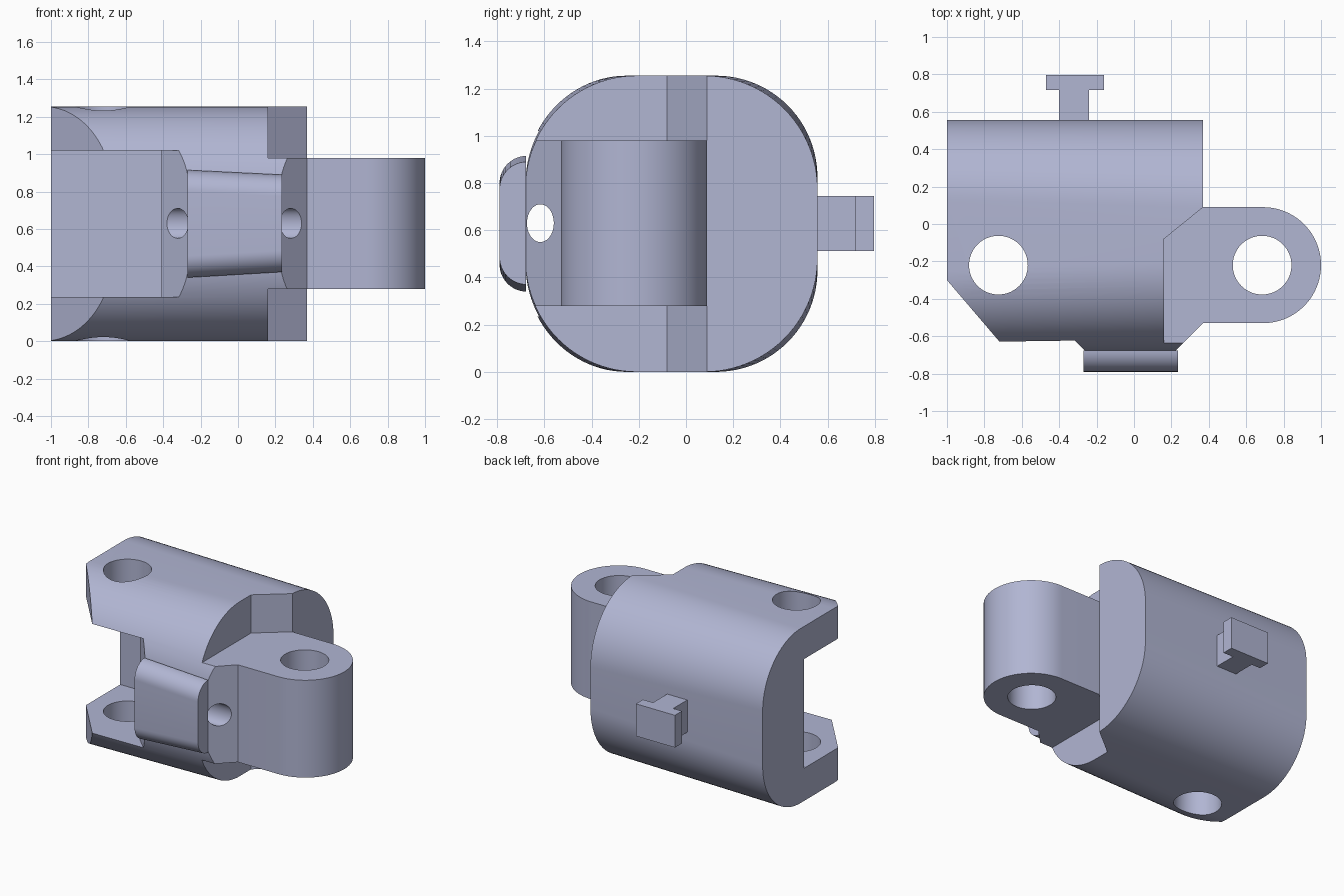
import bpy, bmesh, math

if "Cube" in bpy.data.objects:
    bpy.data.objects.remove(bpy.data.objects["Cube"])

steel = bpy.data.materials.new("blue_grey_steel")
steel.diffuse_color = (0.44, 0.465, 0.65, 1)
steel.use_nodes = True
steel.node_tree.nodes["Principled BSDF"].inputs["Base Color"].default_value = steel.diffuse_color


def make(name, rings):
    """Closed solid lofted between two matching rings of points."""
    bm = bmesh.new()
    a, b = [[bm.verts.new(p) for p in r] for r in rings]
    n = len(a)
    bm.faces.new(a)
    bm.faces.new(b[::-1])
    for i in range(n):
        j = (i + 1) % n
        bm.faces.new((a[i], b[i], b[j], a[j]))
    bmesh.ops.recalc_face_normals(bm, faces=bm.faces)
    me = bpy.data.meshes.new(name)
    bm.to_mesh(me)
    bm.free()
    me.materials.append(steel)
    ob = bpy.data.objects.new(name, me)
    bpy.context.collection.objects.link(ob)
    return ob


def plan(name, pts, z0, z1):
    """Plan outline extruded upward."""
    return make(name, [[(x, y, z) for x, y in pts] for z in (z0, z1)])


def arc(cx, cy, rx, ry, a0, a1, n):
    return [(cx + rx * math.cos(math.radians(a0 + (a1 - a0) * i / n)),
             cy + ry * math.sin(math.radians(a0 + (a1 - a0) * i / n))) for i in range(n + 1)]


def circle(cx, cy, rx, ry, n=64):
    return arc(cx, cy, rx, ry, 0, 360, n)[:-1]


def rounded(y0, y1, z0, z1, r, n=24):
    """Rounded rectangle in the y-z plane."""
    pts = []
    for cy, cz, a in ((y1 - r, z1 - r, 0), (y0 + r, z1 - r, 90),
                      (y0 + r, z0 + r, 180), (y1 - r, z0 + r, 270)):
        pts += arc(cy, cz, r, r, a, a + 90, n)
    return pts


def combine(ob, other, op):
    m = ob.modifiers.new(op, 'BOOLEAN')
    m.operation, m.solver, m.object = op, 'EXACT', other
    bpy.context.view_layer.objects.active = ob
    bpy.ops.object.modifier_apply(modifier=m.name)
    bpy.data.objects.remove(other)


def smooth(ob):
    bpy.ops.object.select_all(action='DESELECT')
    ob.select_set(True)
    bpy.context.view_layer.objects.active = ob
    bpy.ops.object.shade_smooth_by_angle(angle=math.radians(25))


# Main body: rounded bar whose corners soften toward the right end
body = make("link_body", [[(x, y, z) for y, z in rounded(-0.68, 0.557, 0, 1.255, r)]
                          for x, r in ((-1, 0.43), (0.37, 0.48))])

# Fork slot, corner bevels and the notches above and below the lug
notch = [(0.5, 0.195), (0.16, -0.08), (0.16, -0.9), (0.5, -0.9)]
for pts, z0, z1 in (
        ([(-1.1, 0.09), (-0.41, 0.09), (-0.41, -0.53), (-0.21, -0.73), (-1.1, -0.9)], 0.235, 1.02),
        ([(-1.1, -0.183), (-0.61, -0.757), (-1.1, -0.9)], -0.1, 1.4),
        ([(0.37, -0.53), (0.17, -0.73), (0.5, -0.8), (0.5, -0.53)], -0.1, 1.4),
        (notch, 0.98, 1.4),
        (notch, -0.1, 0.28)):
    combine(body, plan("cutter", pts, z0, z1), 'DIFFERENCE')

# Hinge lug with rounded end
lug = plan("lug", [(0.25, 0.09), (0.25, -0.53)] + arc(0.69, -0.22, 0.31, 0.31, -90, 90, 40),
           0.28, 0.98)
combine(body, lug, 'UNION')

# Hinge holes and the long cross hole
for cx in (-0.725, 0.685):
    combine(body, plan("cutter", circle(cx, -0.22, 0.157, 0.157), -0.1, 1.4), 'DIFFERENCE')
combine(body, make("cutter", [[(x, y, z) for y, z in circle(-0.617, 0.63, 0.057, 0.08, 40)]
                              for x in (-1.2, 1.2)]), 'DIFFERENCE')
smooth(body)

# Raised pad on the front, slightly narrower at the right
pad = make("front_pad", [[(x, max(y, -0.79) if y < -0.677 else -0.677, z)
                          for y, z in rounded(-0.79, -0.54, z0, z1, 0.115, 12)[13:39]]
                         for x, z0, z1 in ((-0.27, 0.34, 0.915), (0.235, 0.37, 0.89))])
smooth(pad)

# T-shaped guide on the back
plan("back_guide", [(-0.40, 0.55), (-0.24, 0.55), (-0.24, 0.717), (-0.16, 0.717), (-0.16, 0.797),
                    (-0.47, 0.797), (-0.47, 0.717), (-0.40, 0.717)], 0.513, 0.745)
